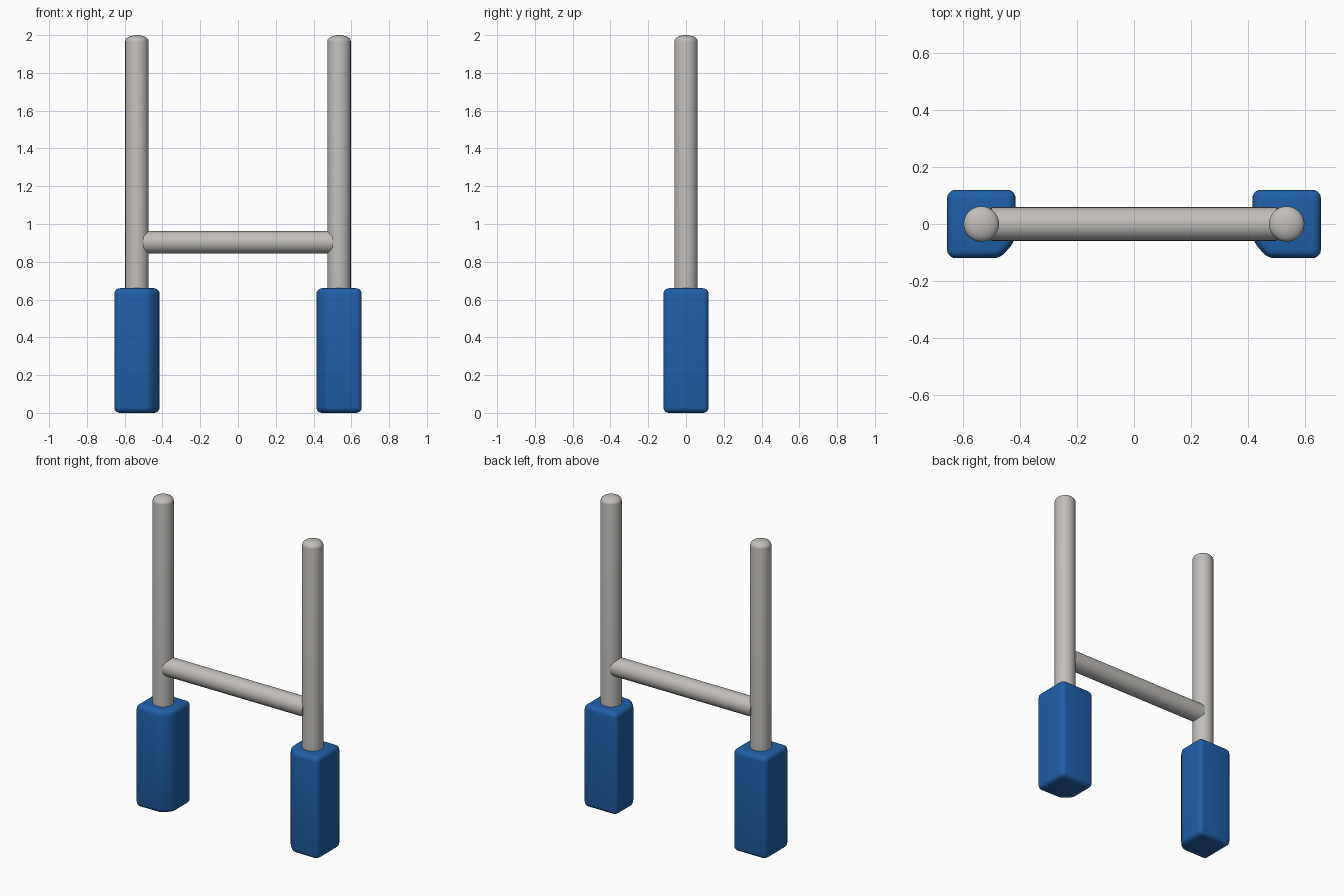
import bpy, bmesh, math

if "Cube" in bpy.data.objects:
    bpy.data.objects.remove(bpy.data.objects["Cube"])

POST_X, POST_R = 0.535, 0.062
PAD_H, PAD_TOP = 0.12, 0.66


def material(name, rgb):
    m = bpy.data.materials.new(name)
    m.diffuse_color = (*rgb, 1)
    m.use_nodes = True
    m.node_tree.nodes["Principled BSDF"].inputs["Base Color"].default_value = m.diffuse_color
    return m


GREY = material("light grey metal", (0.53, 0.51, 0.49))
BLUE = material("blue padding", (0.014, 0.115, 0.39))


def finish(bm, name, mat, angle):
    bmesh.ops.recalc_face_normals(bm, faces=bm.faces)
    mesh = bpy.data.meshes.new(name)
    bm.to_mesh(mesh)
    bm.free()
    mesh.materials.append(mat)
    ob = bpy.data.objects.new(name, mesh)
    bpy.context.collection.objects.link(ob)
    bpy.ops.object.select_all(action='DESELECT')
    ob.select_set(True)
    bpy.context.view_layer.objects.active = ob
    bpy.ops.object.shade_smooth_by_angle(angle=math.radians(angle))
    return ob


def lathe(name, profile, mat):
    """Spin an (r, z) profile around z."""
    bm = bmesh.new()
    verts = [bm.verts.new((r, 0, z)) for r, z in profile]
    edges = [bm.edges.new(p) for p in zip(verts, verts[1:])]
    bmesh.ops.spin(bm, geom=verts + edges, cent=(0, 0, 0), axis=(0, 0, 1),
                   angle=math.tau, steps=48, use_duplicate=False)
    bmesh.ops.remove_doubles(bm, verts=bm.verts, dist=1e-5)
    return finish(bm, name, mat, 40)


def post(name, x):
    # straight tube with a shallow domed cap
    dome = [(POST_R * math.cos(a), 1.968 + 0.032 * math.sin(a))
            for a in (math.radians(d) for d in range(0, 90, 10))]
    ob = lathe(name, [(0, 0.6), (POST_R, 0.6)] + dome + [(0, 2.0)], GREY)
    ob.location.x = x


def pad(name, x, inner):
    # square block with the inner front corner cut off, all edges rounded
    h, c = PAD_H, 0.055
    outline = [(-h, -h), (h - c, -h), (h, -h + c + 0.005), (h, h), (-h, h)]
    bm = bmesh.new()
    base = bm.faces.new([bm.verts.new((px * inner, py, 0)) for px, py in outline])
    top = bmesh.ops.extrude_face_region(bm, geom=[base])["geom"]
    bmesh.ops.translate(bm, vec=(0, 0, PAD_TOP),
                        verts=[v for v in top if isinstance(v, bmesh.types.BMVert)])
    bmesh.ops.recalc_face_normals(bm, faces=bm.faces)
    bmesh.ops.bevel(bm, geom=bm.edges[:], offset=0.03, offset_type='OFFSET',
                    segments=5, profile=0.5, affect='EDGES', clamp_overlap=True)
    ob = finish(bm, name, BLUE, 60)
    ob.location.x = x


# uprights and their padded bases
for side, s in (("left", -1), ("right", 1)):
    post(side + "_post", s * POST_X)
    pad(side + "_pad", s * POST_X, -s)

# crossbar between the posts
half = POST_X - 0.035
bar = lathe("crossbar", [(0, -half), (0.059, -half), (0.059, half), (0, half)], GREY)
bar.rotation_euler.y = math.pi / 2
bar.location.z = 0.903
